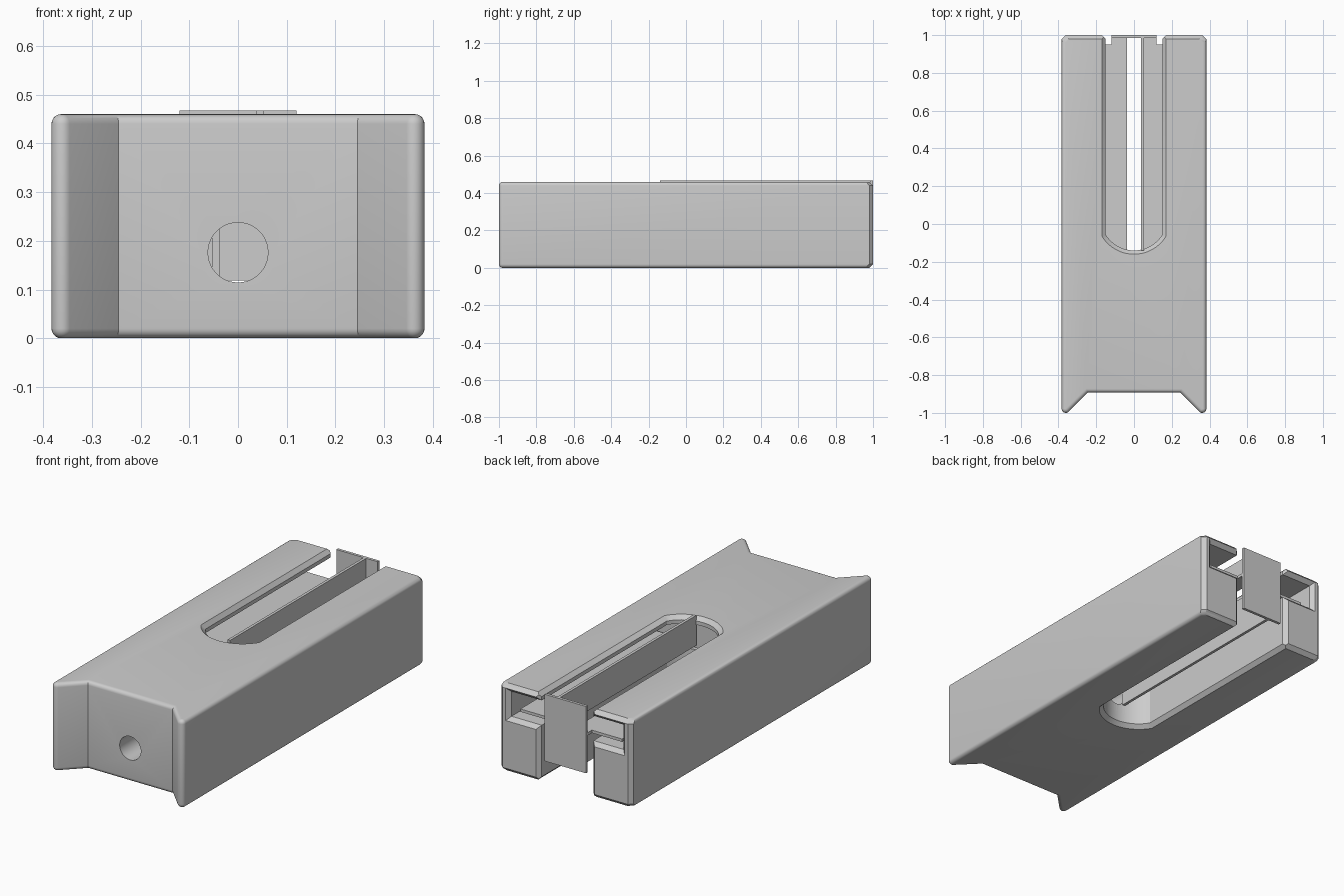
import bpy, bmesh, math

cube = bpy.data.objects.get("Cube")
if cube:
    bpy.data.objects.remove(cube, do_unlink=True)

HEIGHT = 0.46
CHAMFER = 0.02
ROUND = 0.02
SLOT = 0.15

grey = bpy.data.materials.new("plain grey")
grey.use_nodes = True
grey.diffuse_color = (0.604, 0.604, 0.604, 1)
bsdf = next(n for n in grey.node_tree.nodes if n.type == 'BSDF_PRINCIPLED')
bsdf.inputs["Base Color"].default_value = (0.604, 0.604, 0.604, 1)


def solid(name, *rings):
    """Closed solid skinned through matching loops of points."""
    bm = bmesh.new()
    loops = [[bm.verts.new(p) for p in ring] for ring in rings]
    n = len(loops[0])
    bm.faces.new(loops[0][::-1])
    bm.faces.new(loops[-1])
    for a, b in zip(loops, loops[1:]):
        for i in range(n):
            j = (i + 1) % n
            bm.faces.new((a[i], a[j], b[j], b[i]))
    bm.normal_update()
    if bm.calc_volume(signed=True) < 0:
        bmesh.ops.reverse_faces(bm, faces=bm.faces[:])
    bm.normal_update()
    mesh = bpy.data.meshes.new(name)
    bm.to_mesh(mesh)
    bm.free()
    mesh.materials.append(grey)
    obj = bpy.data.objects.new(name, mesh)
    bpy.context.collection.objects.link(obj)
    return obj


def prism(name, outline, z0, z1):
    return solid(name, [(x, y, z0) for x, y in outline], [(x, y, z1) for x, y in outline])


def box(name, x0, x1, y0, y1, z0, z1):
    return prism(name, [(x0, y0), (x1, y0), (x1, y1), (x0, y1)], z0, z1)


def volume(mesh):
    bm = bmesh.new()
    bm.from_mesh(mesh)
    result = bm.calc_volume(signed=True)
    bm.free()
    return result


def cut(target, cutter):
    """Subtract the cutter, moving to the next solver if one loses the solid."""
    cutter.hide_render = True
    before = volume(target.data)
    mod = target.modifiers.new("cut", 'BOOLEAN')
    mod.operation = 'DIFFERENCE'
    mod.object = cutter
    for solver in ('EXACT', 'MANIFOLD', 'FLOAT'):
        mod.solver = solver
        bpy.context.view_layer.update()
        graph = bpy.context.evaluated_depsgraph_get()
        mesh = bpy.data.meshes.new_from_object(target.evaluated_get(graph))
        if before * 0.5 < volume(mesh) < before * 1.001:
            target.data = mesh
            break
    target.modifiers.remove(mod)
    bpy.data.objects.remove(cutter, do_unlink=True)


def body_ring(inset, rise, z):
    """Body outline with a notched front, rounded horns and chamfered back."""
    half = [(0.245 + 0.414 * inset, -0.892 + inset)]
    radius = 0.022 - inset
    for i in range(9):
        t = math.radians(225 + 135 * i / 8)
        half.append((0.361 + radius * math.cos(t), -0.978 + radius * math.sin(t)))
    side = 0.383 - inset
    back = 1 - max(0, CHAMFER - rise)
    half += [(side, back - CHAMFER), (side - CHAMFER, back)]
    return [(x, y, z) for x, y in half] + [(-x, y, z) for x, y in reversed(half)]


def slot_ring(grow, z):
    """Open-backed slot outline with a shallow arc at its closed end."""
    w = SLOT + grow
    radius = w * 1.17
    half = math.asin(w / radius)
    centre = -0.14 - grow + radius
    ring = [(w, 1.2, z), (-w, 1.2, z)]
    steps = 20
    for i in range(steps + 1):
        t = -half + 2 * half * i / steps
        ring.append((radius * math.sin(t), centre - radius * math.cos(t), z))
    return ring


def end_ring(w, z0, z1, grow, y):
    return [(-w - grow, y, z0 - grow), (w + grow, y, z0 - grow),
            (w + grow, y, z1 + grow), (-w - grow, y, z1 + grow)]


# Body: stacked outlines that round the top and bottom edges
layers = []
for i in range(6):
    t = math.radians(90 * i / 5)
    layers.append((ROUND * (1 - math.sin(t)), ROUND * (1 - math.cos(t))))
rings = [body_ring(d, h, h) for d, h in layers]
rings += [body_ring(d, h, HEIGHT - h) for d, h in reversed(layers)]
body = solid("body", *rings)

# Through slot with flared top and bottom rims
cut(body, solid("slot_cutter", slot_ring(0, -0.1), slot_ring(0, HEIGHT + 0.1)))
cut(body, solid("top_flare", slot_ring(0, HEIGHT - CHAMFER),
                slot_ring(2 * CHAMFER, HEIGHT + CHAMFER)))
cut(body, solid("bottom_flare", slot_ring(0, CHAMFER), slot_ring(2 * CHAMFER, -CHAMFER)))

# Side channels, and flared mouths at the back
cut(body, box("channel_cutter", -0.325, 0.325, -0.155, 1.1, 0.29, 0.42))
for w, z0, z1 in ((0.325, 0.29, 0.42), (SLOT, -0.1, HEIGHT + 0.1)):
    cut(body, solid("mouth_flare", end_ring(w, z0, z1, 0, 1 - CHAMFER),
                    end_ring(w, z0, z1, 2 * CHAMFER, 1 + CHAMFER)))

# Round hole through the front wall
circle = [(0.0615 * math.cos(t), 0.176 + 0.0615 * math.sin(t))
          for t in (2 * math.pi * i / 48 for i in range(48))]
cut(body, solid("hole_cutter", [(x, -1.1, z) for x, z in circle],
                [(x, 0.0, z) for x, z in circle]))

bpy.ops.object.select_all(action='DESELECT')
body.select_set(True)
bpy.context.view_layer.objects.active = body
bpy.ops.object.shade_smooth_by_angle(angle=math.radians(30))

# Slider: end plate, two stepped flanges in the channels, a raised and a lowered blade
box("end_plate", -0.12, 0.12, 0.985, 1.0, 0.118, 0.468)
flange = [(0.038, -0.14), (0.295, -0.14), (0.295, 0.95),
          (0.12, 0.95), (0.12, 0.986), (0.038, 0.986)]
for side, name in ((1, "left_flange"), (-1, "right_flange")):
    prism(name, [(side * x, y) for x, y in flange], 0.31, 0.325)
box("upper_blade", 0.038, 0.053, -0.14, 0.986, 0.31, 0.468)
box("lower_blade", -0.053, -0.038, -0.14, 0.986, 0.118, 0.325)
